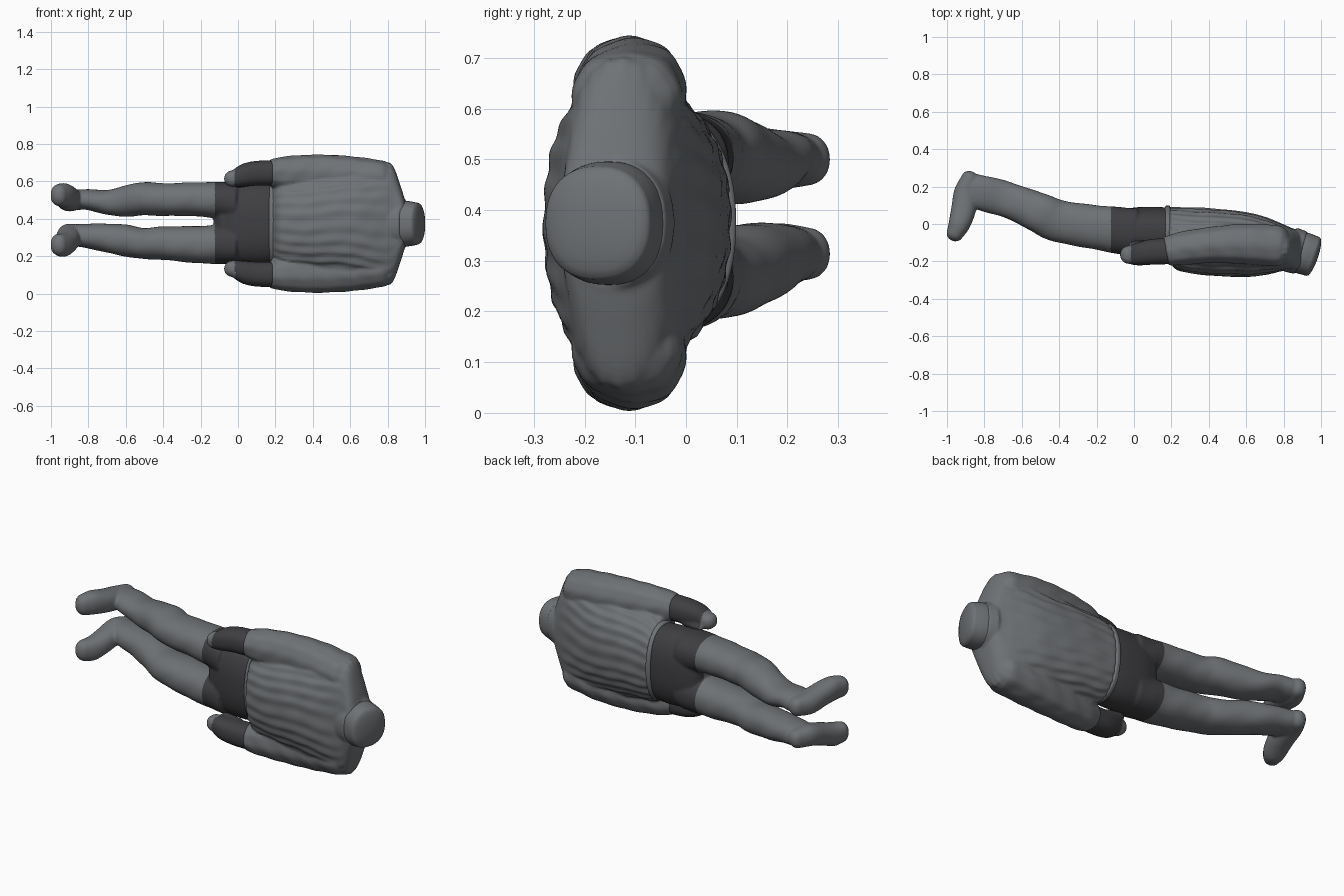
import bpy, bmesh, math
from mathutils import Vector

if "Cube" in bpy.data.objects:
    bpy.data.objects.remove(bpy.data.objects["Cube"])

MID = 0.374  # body centre height


def material(name, col):
    m = bpy.data.materials.new(name)
    m.diffuse_color = (*col, 1)
    m.use_nodes = True
    m.node_tree.nodes["Principled BSDF"].inputs["Base Color"].default_value = m.diffuse_color
    return m


GREY = material("cloth grey", (0.16, 0.17, 0.18))
DARK = material("dark cloth", (0.05, 0.05, 0.055))


def spline(pts, steps):
    """Smooth interpolation through a list of sections."""
    v = [Vector(p) for p in pts]
    out = []
    for i in range(len(v) - 1):
        a, b, c, d = v[max(i - 1, 0)], v[i], v[i + 1], v[min(i + 2, len(v) - 1)]
        for s in range(steps):
            t = s / steps
            out.append(0.5 * (2 * b + (c - a) * t + (2 * a - 5 * b + 4 * c - d) * t * t
                              + (3 * b - a - 3 * c + d) * t ** 3))
    return out + [v[-1]]


def loft(name, secs, caps=(0.02, 0.02), power=2.2, segs=40, steps=6,
         ridge=None, mirror=False, mat=GREY, flat=False):
    """Skin through sections (x, y, z, depth radius, height radius), rounded ends."""
    rows = spline(secs, steps)
    rings = []
    for i, r in enumerate(rows):
        t = rows[min(i + 1, len(rows) - 1)] - rows[max(i - 1, 0)]
        t = Vector((1, 0, 0)) if flat else Vector((t[0], t[1], 0)).normalized()
        rings.append((Vector(r[:3]), t, r[3], r[4]))

    def cap(ring, length, sign):
        c, t, a, b = ring
        return [(c + t * sign * length * math.sin(k), t, a * math.cos(k), b * math.cos(k))
                for k in (0.3, 0.6, 0.9, 1.2, 1.45)]
    rings = cap(rings[0], caps[0], -1)[::-1] + rings + cap(rings[-1], caps[1], 1)

    bm = bmesh.new()
    loops = []
    for c, t, a, b in rings:
        side = Vector((-t.y, t.x, 0))
        loop = []
        for k in range(segs):
            g = 2 * math.pi * k / segs
            u, w = math.cos(g), math.sin(g)
            u = math.copysign(abs(u) ** (2 / power), u)
            w = math.copysign(abs(w) ** (2 / power), w)
            f = 1 + (ridge(c.x, g) if ridge else 0)
            p = c + side * a * u * f + Vector((0, 0, b * w * f))
            if mirror:
                p.z = 2 * MID - p.z
            loop.append(bm.verts.new(p))
        loops.append(loop)
    for l0, l1 in zip(loops, loops[1:]):
        for k in range(segs):
            j = (k + 1) % segs
            bm.faces.new((l0[k], l0[j], l1[j], l1[k]))
    bm.faces.new(loops[0])
    bm.faces.new(loops[-1])
    bmesh.ops.recalc_face_normals(bm, faces=bm.faces)
    for f in bm.faces:
        f.smooth = True
    me = bpy.data.meshes.new(name)
    bm.to_mesh(me)
    bm.free()
    me.materials.append(mat)
    ob = bpy.data.objects.new(name, me)
    bpy.context.collection.objects.link(ob)
    return ob


def fuse(name, parts, smooth=4, dark_from=9):
    """Merge overlapping parts into one continuous skin."""
    bm = bmesh.new()
    for p in parts:
        bm.from_mesh(p.data)
        bpy.data.objects.remove(p)
    me = bpy.data.meshes.new(name)
    bm.to_mesh(me)
    bm.free()
    ob = bpy.data.objects.new(name, me)
    bpy.context.collection.objects.link(ob)
    rm = ob.modifiers.new("fuse", 'REMESH')
    rm.mode, rm.voxel_size, rm.use_smooth_shade = 'VOXEL', 0.0075, True
    sm = ob.modifiers.new("soften", 'SMOOTH')
    sm.iterations = smooth
    done = bpy.data.meshes.new_from_object(
        ob.evaluated_get(bpy.context.evaluated_depsgraph_get()))
    ob.modifiers.clear()
    ob.data = done
    done.materials.clear()
    done.materials.append(GREY)
    done.materials.append(DARK)
    for f in done.polygons:
        f.use_smooth = True
        f.material_index = int(f.center.x > dark_from)


# Padded jacket with broken lengthwise quilting
def quilting(x, g):
    fade = max(0, min(1, (0.87 - x) / 0.12))
    return fade * (0.016 * math.sin(26 * g + 0.8 * math.sin(14 * x))
                   + 0.010 * math.sin(37 * x + 5 * g) * math.sin(9 * g))


def sleeve_folds(x, g):
    return 0.012 * math.sin(48 * x + 3 * math.sin(2 * g)) + 0.012 * math.sin(9 * g)


jacket = [loft("jacket_body", [
    (0.19, -0.055, MID, 0.143, 0.228),
    (0.24, -0.080, MID, 0.168, 0.250),
    (0.40, -0.095, MID, 0.178, 0.268),
    (0.60, -0.110, MID, 0.171, 0.290),
    (0.70, -0.117, MID, 0.153, 0.313),
    (0.79, -0.125, MID, 0.127, 0.328),
    (0.83, -0.130, MID, 0.114, 0.305),
    (0.87, -0.140, MID, 0.108, 0.200),
    (0.89, -0.145, MID, 0.100, 0.135)],
    caps=(0.015, 0.01), power=2.25, segs=160, steps=8, ridge=quilting, flat=True)]

# Collar, waistband and cut neck
jacket.append(loft("collar", [(0.84, -0.138, MID, 0.122, 0.135), (0.89, -0.153, MID, 0.118, 0.127)],
                   caps=(0.02, 0.015), segs=48))
loft("waistband", [(0.17, -0.045, MID, 0.143, 0.222), (0.19, -0.048, MID, 0.147, 0.226)],
     caps=(0.012, 0.012), segs=64, steps=3, flat=True)
loft("neck", [
    (0.86, -0.142, MID, 0.110, 0.121),
    (0.91, -0.158, MID, 0.112, 0.121),
    (0.957, -0.174, MID, 0.109, 0.112)],
    caps=(0.01, 0.027), power=2.3, segs=48)

# Sleeves and hands
for side, flip in (("left", False), ("right", True)):
    jacket.append(loft(side + "_sleeve", [
        (0.18, -0.145, 0.645, 0.078, 0.074),
        (0.26, -0.130, 0.642, 0.088, 0.092),
        (0.42, -0.112, 0.637, 0.096, 0.105),
        (0.60, -0.107, 0.629, 0.108, 0.105),
        (0.76, -0.117, 0.613, 0.110, 0.100)],
        caps=(0.02, 0.08), ridge=sleeve_folds, mirror=flip, segs=64, steps=10))
    fuse(side + "_hand", [
        loft("palm", [
            (-0.03, -0.165, 0.615, 0.048, 0.044),
            (0.02, -0.162, 0.632, 0.060, 0.060),
            (0.09, -0.150, 0.643, 0.068, 0.066),
            (0.18, -0.145, 0.645, 0.070, 0.068)],
            caps=(0.045, 0.02), power=2.4, mirror=flip),
        loft("thumb", [
            (0.00, -0.115, 0.588, 0.024, 0.022),
            (0.09, -0.120, 0.606, 0.034, 0.028)],
            caps=(0.025, 0.02), segs=20, mirror=flip)], dark_from=-0.015)
fuse("jacket", jacket, smooth=2)

# Pelvis
lower = [loft("pelvis", [
    (-0.07, -0.032, MID + 0.006, 0.105, 0.197),
    (0.00, -0.040, MID + 0.004, 0.128, 0.216),
    (0.10, -0.043, MID, 0.135, 0.219),
    (0.19, -0.045, MID, 0.132, 0.212)],
    caps=(0.06, 0.01), power=2.4, segs=64, flat=True)]

# Legs: shared depth profile (x, y, depth radius) with own heights (z, radius)
PROFILE = [(-0.86, 0.185, 0.086), (-0.80, 0.163, 0.094), (-0.70, 0.137, 0.095),
           (-0.60, 0.100, 0.097), (-0.50, 0.057, 0.108), (-0.40, 0.015, 0.112),
           (-0.20, -0.018, 0.118), (0.00, -0.045, 0.130)]
LEFT = [(0.502, 0.055), (0.503, 0.056), (0.488, 0.066), (0.495, 0.083),
        (0.508, 0.089), (0.503, 0.087), (0.504, 0.092), (0.490, 0.106)]
RIGHT = [(0.312, 0.060), (0.308, 0.066), (0.297, 0.077), (0.284, 0.085),
         (0.268, 0.083), (0.270, 0.089), (0.262, 0.100), (0.267, 0.108)]


def trouser_folds(x, g):
    return 0.012 * math.sin(40 * x + 2 * math.sin(2 * g))


for side, heights, heel, toe in (("left", LEFT, 0.500, 0.527), ("right", RIGHT, 0.314, 0.262)):
    lower.append(loft(side + "_leg",
                      [(x, y, z, ry, rz) for (x, y, ry), (z, rz) in zip(PROFILE, heights)],
                      caps=(0.04, 0.02), ridge=trouser_folds, segs=48))
    # Boot pointing forward
    lower.append(loft(side + "_boot", [
        (-0.882, 0.240, heel, 0.044, 0.052),
        (-0.900, 0.170, heel, 0.062, 0.060),
        (-0.911, 0.080, (heel + toe) / 2, 0.066, 0.062),
        (-0.934, 0.000, toe, 0.058, 0.064),
        (-0.957, -0.050, toe, 0.046, 0.058)],
        caps=(0.045, 0.043), power=2.3))
fuse("trousers_and_boots", lower, smooth=6, dark_from=-0.125)
